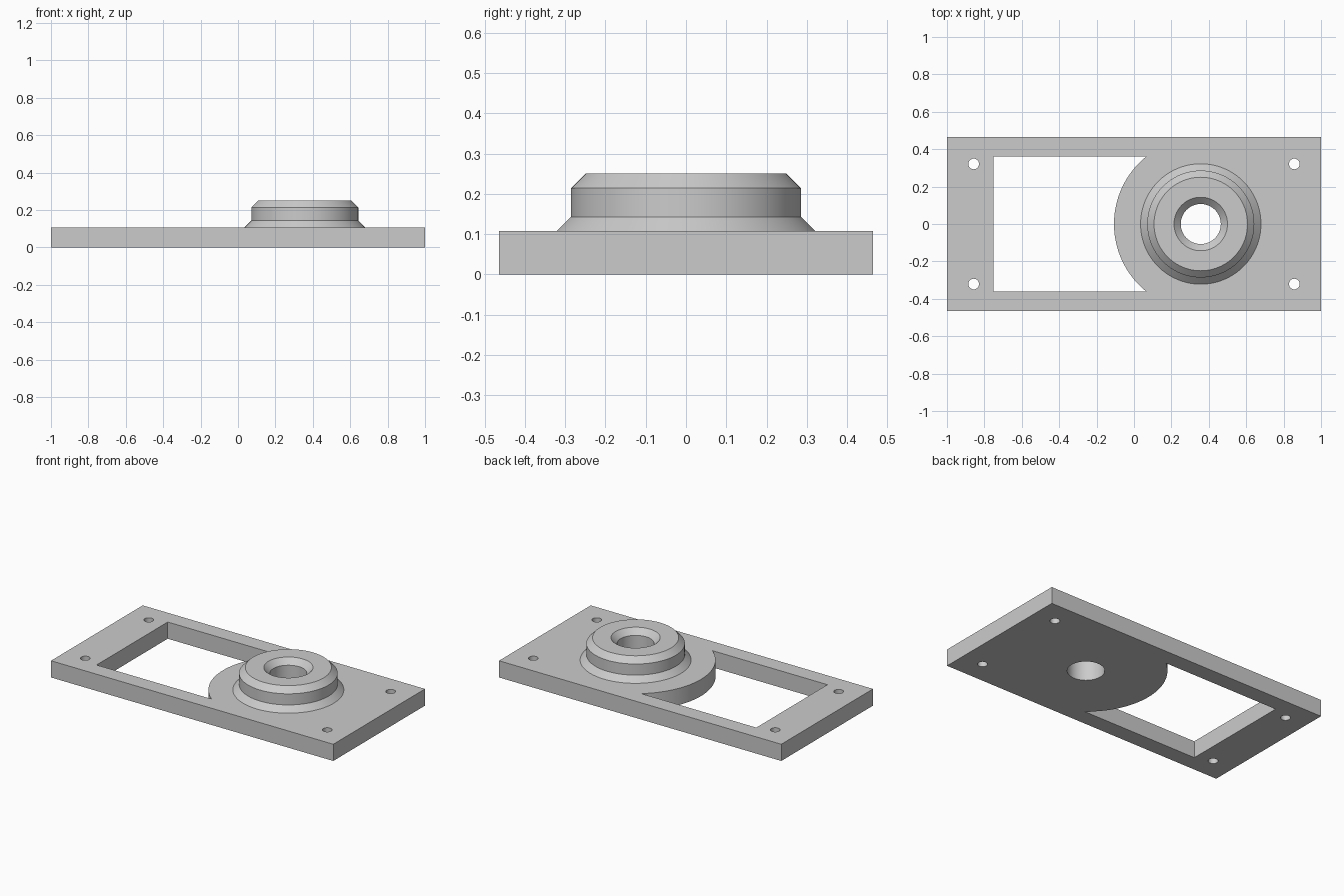
import bpy, bmesh, math

cube = bpy.data.objects.get("Cube")
if cube:
    bpy.data.objects.remove(cube, do_unlink=True)

SEGMENTS = 96
THICK = 0.107          # plate thickness
HALF_Y = 0.464         # plate half width
BOSS_X = 0.357         # axis of the boss
BORE = 0.107           # bore radius
STEP = 0.036           # size of every chamfer

grey = bpy.data.materials.new("plain grey")
grey.use_nodes = True
colour = (0.6, 0.6, 0.6, 1)
grey.diffuse_color = colour
grey.node_tree.nodes["Principled BSDF"].inputs["Base Color"].default_value = colour


def finish(name, bm):
    bmesh.ops.remove_doubles(bm, verts=bm.verts, dist=1e-5)
    bmesh.ops.recalc_face_normals(bm, faces=bm.faces)
    mesh = bpy.data.meshes.new(name)
    bm.to_mesh(mesh)
    bm.free()
    mesh.materials.append(grey)
    obj = bpy.data.objects.new(name, mesh)
    bpy.context.collection.objects.link(obj)
    return obj


def prism(name, outline, z0, z1):
    """Extrude a flat outline from z0 to z1."""
    bm = bmesh.new()
    face = bm.faces.new([bm.verts.new((x, y, z0)) for x, y in outline])
    extruded = bmesh.ops.extrude_face_region(bm, geom=[face])["geom"]
    top = [v for v in extruded if isinstance(v, bmesh.types.BMVert)]
    bmesh.ops.translate(bm, verts=top, vec=(0, 0, z1 - z0))
    return finish(name, bm)


def lathe(name, profile, x, y=0, segments=SEGMENTS):
    """Turn a (radius, height) profile about a vertical axis, closed by flat discs."""
    bm = bmesh.new()
    rings = []
    for r, z in profile:
        rings.append([bm.verts.new((x + px, y + py, z)) for px, py in arc(r, 0, math.tau, segments)[:-1]])
    for low, high in zip(rings, rings[1:]):
        for i in range(segments):
            j = (i + 1) % segments
            bm.faces.new((low[i], low[j], high[j], high[i]))
    bm.faces.new(rings[0])
    bm.faces.new(rings[-1])
    return finish(name, bm)


def arc(r, start, end, steps):
    angles = [start + (end - start) * i / steps for i in range(steps + 1)]
    return [(r * math.cos(a), r * math.sin(a)) for a in angles]


def combine(target, tool, operation):
    mod = target.modifiers.new(operation, 'BOOLEAN')
    mod.operation = operation
    mod.solver = 'EXACT'
    mod.object = tool
    bpy.context.view_layer.objects.active = target
    bpy.ops.object.modifier_apply(modifier=mod.name)
    bpy.data.objects.remove(tool, do_unlink=True)


# Base plate
plate = prism("mounting_plate", [(-1, -HALF_Y), (1, -HALF_Y), (1, HALF_Y), (-1, HALF_Y)], 0, THICK)

# Window with a round pad bulging in from the boss side
win_y = 0.36
swing = math.asin(win_y / HALF_Y)
pad_edge = [(BOSS_X + x, y) for x, y in arc(HALF_Y, math.pi - swing, math.pi + swing, 32)]
window = prism("window_cutter", [(-0.75, -win_y), (-0.75, win_y)] + pad_edge, -0.1, 0.3)
combine(plate, window, 'DIFFERENCE')

# Screw holes in the four corners
for sx in (-1, 1):
    for sy in (-1, 1):
        hole = lathe("screw_hole_cutter", [(0.0285, -0.1), (0.0285, 0.3)], 0.857 * sx, 0.321 * sy, 32)
        combine(plate, hole, 'DIFFERENCE')

# Raised boss: flared foot (sunk into the plate), straight collar, chamfered rim
collar = 0.286
top = 0.25
boss = lathe("boss", [(collar + 2 * STEP, THICK - STEP), (collar, THICK + STEP),
                      (collar, top - STEP), (collar - STEP, top)], BOSS_X)
combine(plate, boss, 'UNION')

# Through bore with a countersunk mouth
bore = lathe("bore_cutter", [(BORE, -0.1), (BORE, top - STEP), (BORE + 2 * STEP, top + STEP)], BOSS_X)
combine(plate, bore, 'DIFFERENCE')

# Smooth round walls, crisp edges
bpy.ops.object.select_all(action='DESELECT')
plate.select_set(True)
bpy.context.view_layer.objects.active = plate
bpy.ops.object.shade_smooth_by_angle(angle=math.radians(30))
